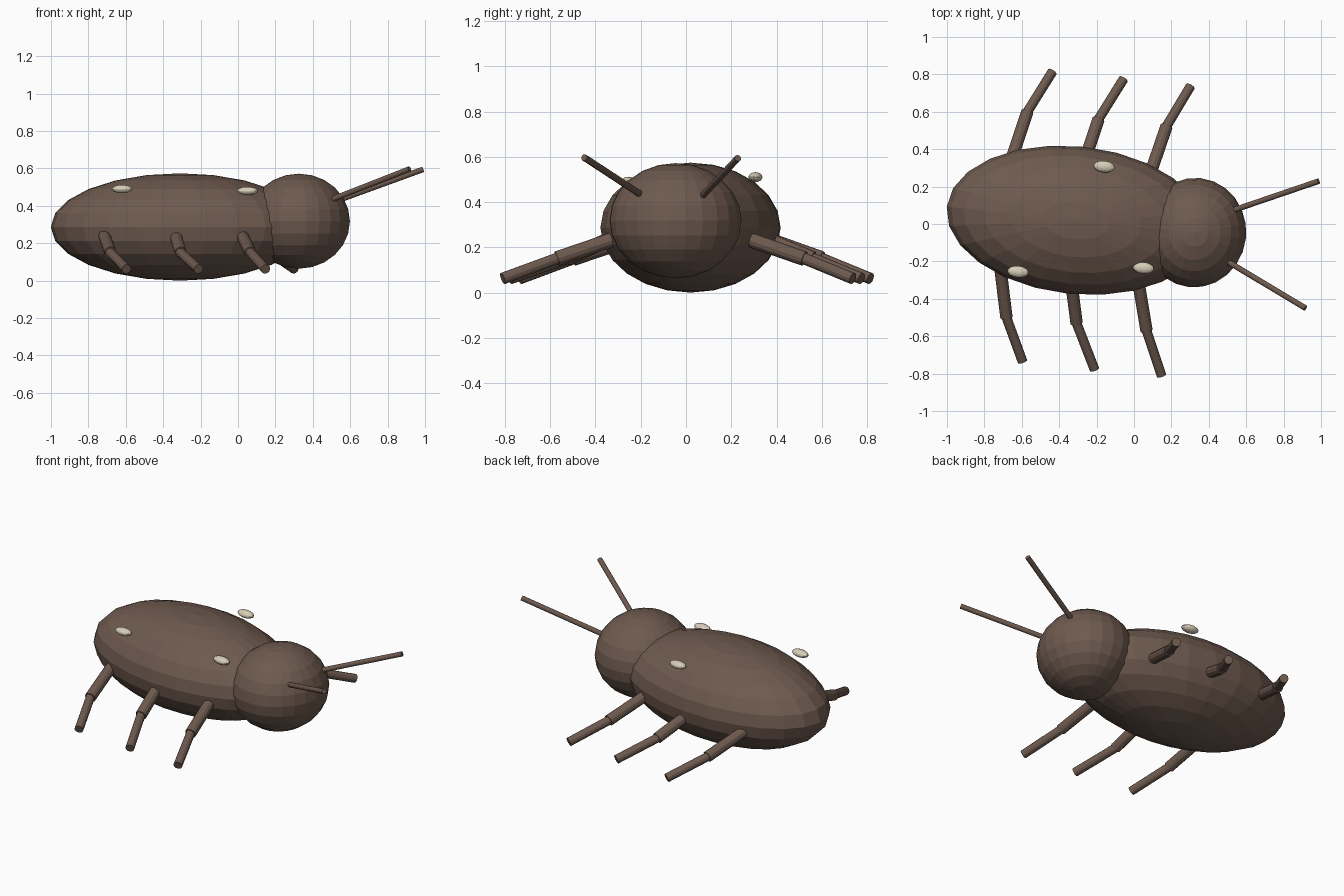
import bpy
from math import radians
from mathutils import Vector

cube = bpy.data.objects.get("Cube")
if cube:
    bpy.data.objects.remove(cube, do_unlink=True)

YAW = radians(-6)  # the whole insect is turned slightly


def make_material(name, rgb):
    mat = bpy.data.materials.new(name)
    mat.use_nodes = True
    color = (*rgb, 1)
    mat.diffuse_color = color
    mat.node_tree.nodes["Principled BSDF"].inputs["Base Color"].default_value = color
    return mat


brown = make_material("shell brown", (0.155, 0.102, 0.077))
cream = make_material("spot cream", (0.68, 0.62, 0.48))


def ellipsoid(name, center, radii, mat, segments=24, rings=12):
    bpy.ops.mesh.primitive_uv_sphere_add(segments=segments, ring_count=rings,
                                         location=center, rotation=(0, 0, YAW))
    obj = bpy.context.object
    obj.name = name
    obj.scale = radii
    obj.data.materials.append(mat)
    return obj


def rod(name, start, end, radius, inset=0.0):
    """Cylinder between two points, its start pushed back by inset."""
    start, end = Vector(start), Vector(end)
    axis = (end - start).normalized()
    start -= axis * inset
    bpy.ops.mesh.primitive_cylinder_add(vertices=12, radius=radius,
                                        depth=(end - start).length,
                                        location=(start + end) / 2)
    obj = bpy.context.object
    obj.name = name
    obj.rotation_euler = axis.to_track_quat("Z", "Y").to_euler()
    obj.data.materials.append(brown)


# Body and head
ellipsoid("body", (-0.31, 0.02, 0.287), (0.695, 0.395, 0.287), brown)
ellipsoid("head", (0.325, -0.046, 0.318), (0.275, 0.293, 0.254), brown)

# Pale spots on the back
spots = [(-0.62, -0.255, 0.49), (0.05, -0.235, 0.48), (-0.16, 0.307, 0.51)]
for i, spot in enumerate(spots):
    ellipsoid(f"back_spot_{i + 1}", spot, (0.057, 0.031, 0.022), cream, 16, 8)

# Legs: where each leaves the body, knee and foot, seen from above
HIP_Z, KNEE_Z, FOOT_Z = 0.225, 0.15, 0.062
legs = {
    "left_rear": ((-0.64, 0.39), (-0.57, 0.60), (-0.436, 0.815)),
    "left_middle": ((-0.25, 0.38), (-0.19, 0.56), (-0.056, 0.775)),
    "left_front": ((0.10, 0.307), (0.174, 0.523), (0.302, 0.737)),
    "right_rear": ((-0.709, -0.28), (-0.682, -0.50), (-0.596, -0.735)),
    "right_middle": ((-0.329, -0.36), (-0.307, -0.53), (-0.211, -0.778)),
    "right_front": ((0.03, -0.35), (0.067, -0.57), (0.147, -0.81)),
}
for name, (hip, knee, foot) in legs.items():
    knee3 = (*knee, KNEE_Z)
    rod(name + "_upper_leg", (*hip, HIP_Z), knee3, 0.033, 0.1)
    rod(name + "_lower_leg", knee3, (*foot, FOOT_Z), 0.026, 0.01)

# Antennae
rod("left_antenna", (0.55, 0.08, 0.435), (0.987, 0.229, 0.594), 0.015, 0.06)
rod("right_antenna", (0.516, -0.21, 0.44), (0.917, -0.45, 0.597), 0.015, 0.06)
